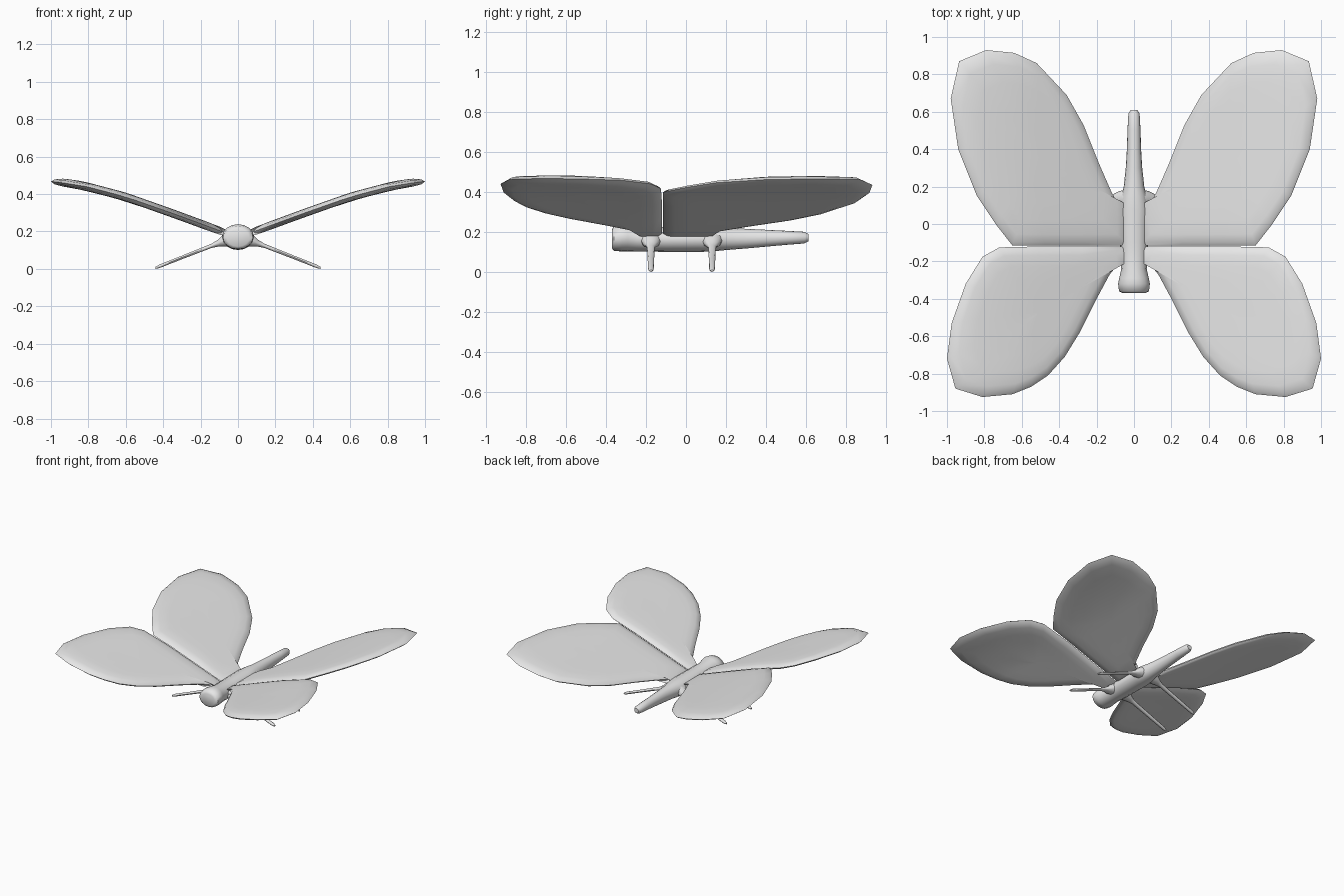
import bpy, bmesh, math
from mathutils import Vector

cube = bpy.data.objects.get("Cube")
if cube:
    bpy.data.objects.remove(cube, do_unlink=True)

grey = bpy.data.materials.new("plain grey")
grey.use_nodes = True
grey.diffuse_color = (0.8, 0.8, 0.8, 1)
grey.node_tree.nodes["Principled BSDF"].inputs["Base Color"].default_value = (0.8, 0.8, 0.8, 1)


def loft(name, rings, mirror=False):
    """Skin a list of equal-length point rings and cap both ends."""
    bm = bmesh.new()
    loops = [[bm.verts.new(p) for p in ring] for ring in rings]
    n = len(loops[0])
    for a, b in zip(loops, loops[1:]):
        for i in range(n):
            j = (i + 1) % n
            bm.faces.new((a[i], a[j], b[j], b[i]))
    bm.faces.new(loops[0][::-1])
    bm.faces.new(loops[-1])
    bmesh.ops.recalc_face_normals(bm, faces=bm.faces)
    mesh = bpy.data.meshes.new(name)
    bm.to_mesh(mesh)
    bm.free()
    mesh.materials.append(grey)
    obj = bpy.data.objects.new(name, mesh)
    bpy.context.collection.objects.link(obj)
    bpy.ops.object.select_all(action='DESELECT')
    obj.select_set(True)
    bpy.context.view_layer.objects.active = obj
    bpy.ops.object.shade_smooth_by_angle(angle=math.radians(55))
    if mirror:
        mod = obj.modifiers.new("Mirror", 'MIRROR')
        mod.use_mirror_merge = False
    return obj


def circle(n):
    return [(math.cos(2 * math.pi * i / n), math.sin(2 * math.pi * i / n)) for i in range(n)]


# Body: y, half width, centre height, half height
body = [(-.37, .06, .165, .045), (-.36, .08, .168, .062), (-.32, .085, .171, .068),
        (-.29, .079, .171, .067), (-.24, .068, .165, .062), (-.10, .075, .163, .062),
        (.08, .08, .163, .062), (.15, .068, .165, .06), (.20, .055, .165, .055),
        (.30, .044, .167, .049), (.40, .038, .169, .042), (.50, .035, .171, .035),
        (.59, .03, .172, .029), (.61, .018, .172, .018)]
loft("body", [[(w * c, y, z + h * s) for c, s in circle(16)] for y, w, z, h in body])

# Wings: sweep up from the body, then level out towards the tips
SWEEP = [(0, .17), (.1, .205), (.35, .297), (.6, .385), (.8, .438), (.9, .458), (1, .467)]


def height(x):
    for (x0, z0), (x1, z1) in zip(SWEEP, SWEEP[1:]):
        if x <= x1:
            return z0 + (z1 - z0) * (x - x0) / (x1 - x0)
    return SWEEP[-1][1]


def wing(name, outline):
    pts = [Vector(p) for p in outline]
    mid = sum(pts, Vector((0, 0))) / len(pts)
    # distance out from the middle, half thickness
    half = [(.02, .023), (.25, .023), (.5, .023), (.7, .023), (.87, .021), (.96, .013)]
    rim = [(s, -t) for s, t in half] + [(1, 0)] + half[::-1]
    rings = []
    for s, t in rim:
        ring = [mid + (p - mid) * s for p in pts]
        rings.append([(p.x, p.y, height(p.x) + t) for p in ring])
    loft(name, rings, mirror=True)


wing("front_wings", [(.03, -.12), (.25, -.12), (.5, -.12), (.72, -.125), (.81, -.175),
                     (.9, -.32), (.975, -.53), (1, -.72), (.955, -.88), (.81, -.925),
                     (.65, -.91), (.55, -.87), (.46, -.81), (.37, -.71), (.29, -.58),
                     (.2, -.4), (.13, -.27), (.08, -.21), (.03, -.2)])
wing("rear_wings", [(.03, -.115), (.25, -.115), (.48, -.115), (.65, -.115), (.74, 0),
                    (.84, .15), (.94, .4), (.98, .67), (.935, .87), (.79, .93),
                    (.64, .915), (.52, .86), (.36, .69), (.27, .53), (.19, .33),
                    (.12, .17), (.08, .1), (.03, .1)])

# Legs: x, height, half depth, half thickness
leg = [(.04, .165, .055, .045), (.08, .15, .045, .033), (.105, .138, .032, .02),
       (.14, .124, .019, .012), (.3, .061, .016, .01), (.42, .014, .014, .01),
       (.44, .006, .007, .006)]
for name, y in (("front_legs", -.175), ("rear_legs", .13)):
    loft(name, [[(x, y + d * c, z + t * s) for c, s in circle(10)] for x, z, d, t in leg],
         mirror=True)
